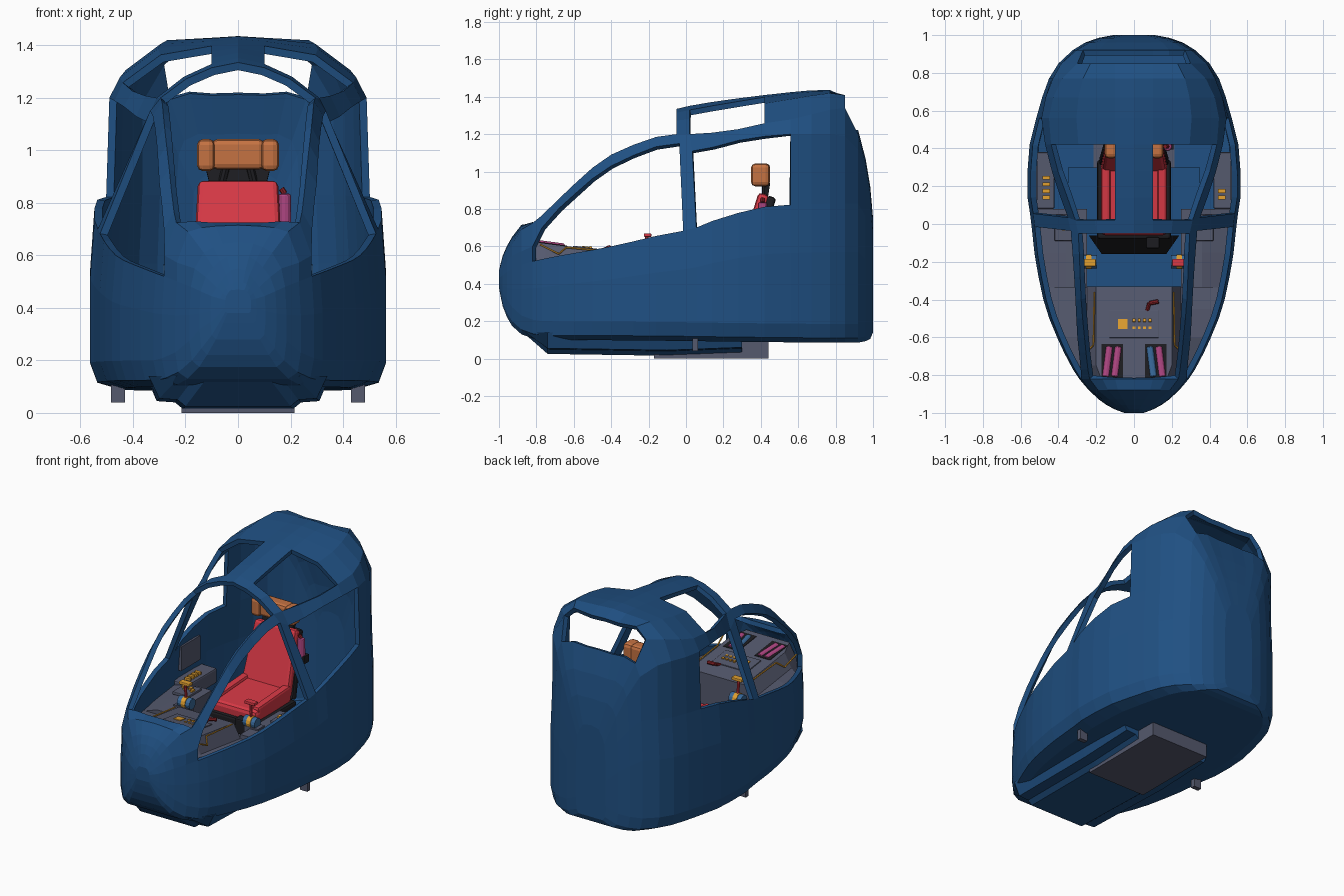
import bpy, bmesh, math
from mathutils import Vector

if "Cube" in bpy.data.objects:
    bpy.data.objects.remove(bpy.data.objects["Cube"])

def mat(name, r, g, b):
    m = bpy.data.materials.new(name)
    m.diffuse_color = (r, g, b, 1)
    m.use_nodes = True
    m.node_tree.nodes["Principled BSDF"].inputs["Base Color"].default_value = m.diffuse_color
    return m

BLUE = mat("hull blue", .014, .08, .225)
GREY = mat("console grey", .09, .10, .155)
RED = mat("seat red", .68, .04, .06)
TAN = mat("headrest orange", .56, .17, .055)
PINK = mat("magenta", .42, .06, .22)
YELLOW = mat("amber", .75, .35, .03)
BLACK = mat("black", .012, .012, .015)
DARKRED = mat("dark red", .25, .015, .02)
STEEL = mat("light blue", .04, .14, .32)

def finish(name, bm, m):
    me = bpy.data.meshes.new(name)
    bm.to_mesh(me)
    bm.free()
    me.materials.append(m)
    ob = bpy.data.objects.new(name, me)
    bpy.context.collection.objects.link(ob)
    return ob

def loft(name, sections, m, skip=None):
    """Skin closed rings of 3D points; skip(i, k) marks faces to cut away."""
    bm = bmesh.new()
    rings = [[bm.verts.new(p) for p in s] for s in sections]
    n, cut = len(rings[0]), []
    for i in range(len(rings) - 1):
        for k in range(n):
            j = (k + 1) % n
            f = bm.faces.new((rings[i][k], rings[i][j], rings[i+1][j], rings[i+1][k]))
            if skip and skip(i, k):
                cut.append(f)
    bm.faces.new(rings[0])
    bm.faces.new(rings[-1])
    bmesh.ops.recalc_face_normals(bm, faces=bm.faces)
    bmesh.ops.delete(bm, geom=cut, context='FACES')
    return finish(name, bm, m)

def box(name, c, size, m, rot=0, bevel=0, taper=1):
    bm = bmesh.new()
    bmesh.ops.create_cube(bm, size=1)
    for v in bm.verts:
        t = taper if v.co.z > 0 else 1
        v.co = Vector((v.co.x * size[0] * t, v.co.y * size[1], v.co.z * size[2]))
    if bevel:
        bmesh.ops.bevel(bm, geom=bm.edges[:], offset=bevel, segments=2, profile=.5, affect='EDGES')
    ob = finish(name, bm, m)
    ob.location, ob.rotation_euler = c, (rot, 0, 0)
    return ob

def rod(name, a, b, r, m, sides=10, bevel=0):
    a, b = Vector(a), Vector(b)
    bm = bmesh.new()
    bmesh.ops.create_cone(bm, cap_ends=True, segments=sides, radius1=r, radius2=r, depth=(b - a).length)
    if bevel:
        ends = [e for e in bm.edges if abs(e.verts[0].co.z - e.verts[1].co.z) < 1e-5]
        bmesh.ops.bevel(bm, geom=ends, offset=bevel, segments=2, profile=.5, affect='EDGES')
    ob = finish(name, bm, m)
    ob.location = (a + b) / 2
    ob.rotation_euler = (b - a).to_track_quat('Z', 'Y').to_euler()
    return ob

def curve(keys, y):
    """Smooth monotone lookup of (y, values...) rows."""
    i = max(j for j in range(len(keys) - 1) if keys[j][0] <= y or j == 0)
    h = keys[i+1][0] - keys[i][0]
    t = max(0, min(1, (y - keys[i][0]) / h))
    out = []
    for c in range(1, len(keys[0])):
        def slope(j):
            return (keys[j+1][c] - keys[j][c]) / (keys[j+1][0] - keys[j][0])
        def tangent(j):
            if j in (0, len(keys) - 1):
                return slope(min(j, len(keys) - 2))
            a, b = slope(j - 1), slope(j)
            return 2 * a * b / (a + b) if a * b > 0 else 0
        p, q = keys[i][c], keys[i+1][c]
        out.append(p * (1 + 2*t) * (1 - t)**2 + q * t*t * (3 - 2*t)
                   + h * tangent(i) * t * (1 - t)**2 + h * tangent(i + 1) * t*t * (t - 1))
    return out

# Hull guide lines along y: half width, bottom, top, sill, strut edges
WIDTH = [(-1, .05), (-.98, .105), (-.93, .185), (-.82, .29), (-.66, .38), (-.4, .48), (0, .548), (.2, .566),
         (.4, .555), (.57, .515), (.77, .45), (.85, .40), (.92, .325), (.96, .26), (.985, .19), (1, .11)]
BOTTOM = [(-1, .38), (-.98, .28), (-.93, .175), (-.88, .13), (-.77, .1), (-.4, .098), (.92, .085), (.985, .105), (1, .14)]
TOP = [(-1, .47), (-.98, .55), (-.93, .65), (-.88, .715), (-.82, .725), (-.6, .97), (-.4, 1.12), (-.05, 1.335),
       (.27, 1.39), (.43, 1.41), (.75, 1.437), (.85, 1.40), (.92, 1.22), (.96, 1.07), (.985, .92), (1, .75)]
SILL = [(-1, .43), (-.93, .48), (-.82, .52), (-.4, .60), (0, .695), (.5, .82), (.92, .83), (.985, .68), (1, .55)]
LOW = [(-1, .045, .445), (-.93, .165, .55), (-.82, .28, .60), (-.77, .282, .70), (-.6, .30, .875), (-.4, .31, 1.03),
       (-.05, .335, 1.15), (.02, .35, 1.11), (.3, .44, 1.17), (.56, .49, 1.2), (.77, .43, 1.2), (.85, .385, 1.19),
       (.92, .305, 1.12), (.985, .175, .84), (1, .1, .65)]
HIGH = [(-1, .035, .46), (-.93, .13, .61), (-.88, .19, .69), (-.82, .235, .725), (-.6, .262, .93), (-.4, .28, 1.09),
        (-.05, .295, 1.2), (.02, .31, 1.2), (.27, .40, 1.225), (.43, .44, 1.26), (.57, .45, 1.28), (.77, .38, 1.33),
        (.85, .30, 1.34), (.92, .27, 1.2), (.985, .15, .89), (1, .08, .70)]

def ring(y):
    w, zb, zt = curve(WIDTH, y)[0], curve(BOTTOM, y)[0], curve(TOP, y)[0]
    sz, a, b = curve(SILL, y)[0], curve(LOW, y), curve(HIGH, y)
    back = max(0, min(1, y / .5)) if y < .86 else 0
    cx = min(.1, b[0] * .45)
    cz = zt - (.15 - .09 * back) * (zt - b[1])
    rise = .015 + .025 * back if y > -.6 else .005
    d = ((b[0] + cx) / 2 + .03 * back, (b[1] + cz) / 2 + rise)
    h = min(.1, .4 * (sz - zb))
    lean = .035 if -.06 < y < .03 else 0          # centre pillar leans back at its foot
    half = [(0, zb), (.8 * w, zb), (.95 * w, zb + h * .25), (w, zb + h), (w, zb + .65 * (sz - zb)),
            (.97 * w, sz), a, b, d, (cx, cz), (0, zt)]
    pts = [(p[0], y + (lean if n < 6 else lean * .4 if n == 6 else 0), p[1]) for n, p in enumerate(half)]
    return pts + [(-x, v, z) for x, v, z in pts[-2:0:-1]]

YS = [-1, -.993, -.98, -.957, -.93, -.88, -.82, -.77, -.68, -.6, -.5, -.4, -.28, -.16, -.05, .02, .14, .28, .42,
      .56, .67, .77, .85, .92, .96, .985, 1]

def window(i, k):
    y, s = (YS[i] + YS[i+1]) / 2, k if k < 10 else 19 - k
    front, side, sky, rear = -.82 < y < -.05, .02 < y < .56, .02 < y < .42, .85 < y < .92
    return (s == 5 and (front or side)) or (s >= 7 and (front or rear)) or (s in (7, 8) and sky)

hull = loft("hull", [ring(y) for y in YS], BLUE, window)
sol = hull.modifiers.new("shell", 'SOLIDIFY')
sol.thickness, sol.offset = .03, -1

# Belly pan, floor plate and side feet
pan = [(-.86, .12, .2, .13), (-.74, .2, .3, .025), (-.1, .21, .31, .015), (.3, .21, .31, .03)]
loft("belly_pan", [[(-b, y, z), (b, y, z), (b + .03, y, z + .025), (t, y, z + .03), (t + .04, y, .14),
                    (-t - .04, y, .14), (-t, y, z + .03), (-b - .03, y, z + .025)] for y, b, t, z in pan], BLUE)
box("floor_plate", (0, .135, .06), (.43, .61, .12), GREY)
for s in (1, -1):
    box("side_foot", (s * .457, .05, .085), (.055, .03, .09), GREY)

# Dashboard deck with a raised centre
def deck(y):
    w, z = curve(WIDTH, y)[0] - .02, .63 - (y + .86) * .13
    p = min(.2, w - .08)
    half = [(p, z), (p + .05, z - .09), (w, .47), (w * .9, .17)]
    return [(x, y, q) for x, q in half] + [(-x, y, q) for x, q in half[::-1]]
loft("dashboard", [deck(y) for y in (-.86, -.75, -.6, -.45, -.33)], GREY)

# Side consoles, ledges and wall panels
for s in (1, -1):
    rows = []
    for y in (-.335, -.15, .08):
        w = curve(WIDTH, y)[0] - .02
        rows.append([(s * x, y, z) for x, z in ((.25, .15), (.25, .5), (.36, .5), (w, .46), (w * .97, .15))])
    loft("side_console", rows, GREY)
    box("console_pad", (s * .36, -.02, .503), (.12, .14, .02), GREY, bevel=.005)
    box("console_ledge", (s * .48, .23, .44), (.12, .3, .1), GREY, bevel=.01)
    for i in range(4 if s < 0 else 2):
        box("ledge_button", (s * .465, .14 + .035 * i, .495), (.04, .02, .02), YELLOW)
        box("console_button", (s * (.32 + .026 * i), -.02 + .02 * (i % 2), .518), (.016, .03, .012), YELLOW)
    box("wall_panel", (s * .523, .23, .62), (.03, .2, .16), GREY)
    # control sticks
    x = s * .24
    rod("stick_base", (x - .045, -.2, .53), (x + .045, -.2, .53), .035, STEEL, 12)
    box("stick_mount", (x + s * .02, -.2, .48), (.1, .07, .06), GREY)
    rod("stick_collar", (x - .015, -.2, .53), (x + .015, -.2, .53), .039, YELLOW, 12)
    rod("stick_stem", (x, -.2, .53), (x, -.21, .655), .009, RED, 8)
    box("stick_grip", (x, -.205, .66), (.075, .04, .02), YELLOW if s < 0 else RED, bevel=.005)
    # amber trim on the deck edges
    path = [(s * .21, -.36, .567), (s * .215, -.64, .595), (s * .25, -.68, .56), (s * .265, -.78, .61)]
    for a, b in zip(path, path[1:]):
        rod("deck_trim", a, b, .005, YELLOW, 6)
    # rolls lying on the front deck
    for x, m in ((.083, STEEL if s > 0 else PINK), (.13, PINK)):
        rod("deck_cylinder", (s * (x + .02), -.81, .615), (s * x, -.65, .594), .021, m, 12, .007)
    box("cylinder_tray", (s * .115, -.73, .61), (.115, .19, .012), BLACK, rot=-.13)

# Instrument panel with buttons and a lever
box("instrument_panel", (0, -.53, .584), (.26, .15, .02), GREY, rot=-.13, bevel=.004)
box("panel_screen", (-.06, -.53, .593), (.05, .055, .012), YELLOW, rot=-.13)
for i in range(8):
    box("panel_button", (.0 + .028 * (i % 4), -.55 + .04 * (i // 4), .593), (.015, .015, .015), YELLOW, rot=-.13)
rod("lever_stem", (.07, -.46, .575), (.08, -.42, .59), .01, DARKRED, 8)
rod("lever_handle", (.08, -.42, .59), (.13, -.41, .595), .012, DARKRED, 8, .004)

# Seat: pedestal, step, shell, cushions, headrest
box("seat_pedestal", (0, .12, .25), (.3, .4, .32), GREY, taper=.85)
loft("seat_step", [[(-w, y, .12), (w, y, .12), (w, y, z), (-w, y, z)] for y, w, z in ((-.16, .17, .2), (-.06, .24, .38))], BLACK)
box("seat_base_shell", (0, .13, .42), (.39, .42, .07), BLACK, bevel=.015)
box("seat_front_box", (.1, -.1, .43), (.07, .06, .1), BLACK, bevel=.008)
box("seat_cushion", (0, .13, .48), (.35, .38, .1), RED, rot=.06, bevel=.025)
box("seat_back_shell", (0, .395, .66), (.37, .05, .43), BLACK, rot=-.3, bevel=.015, taper=.8)
box("seat_back", (0, .355, .68), (.35, .06, .42), RED, rot=-.3, bevel=.02, taper=.87)
for s in (1, -1):
    box("cushion_bolster", (s * .15, .14, .52), (.05, .34, .06), RED, rot=.06, bevel=.015)
    rod("headrest_post", (s * .07, .42, .84), (s * .04, .425, .96), .016, BLACK, 8)
box("headrest_neck", (0, .43, .89), (.2, .025, .1), BLACK, rot=-.15, taper=1.25)
box("headrest", (0, .405, .985), (.2, .09, .115), TAN, bevel=.02)
for s in (1, -1):
    box("headrest_wing", (s * .122, .398, .982), (.068, .1, .122), TAN, bevel=.022)

# Bottle beside the seat back
rod("bottle", (.18, .41, .71), (.178, .41, .835), .023, PINK, 12, .008)
rod("bottle_cap", (.178, .41, .835), (.165, .41, .855), .011, DARKRED, 8)
box("bottle_bracket", (.18, .42, .7), (.06, .05, .05), BLACK)
